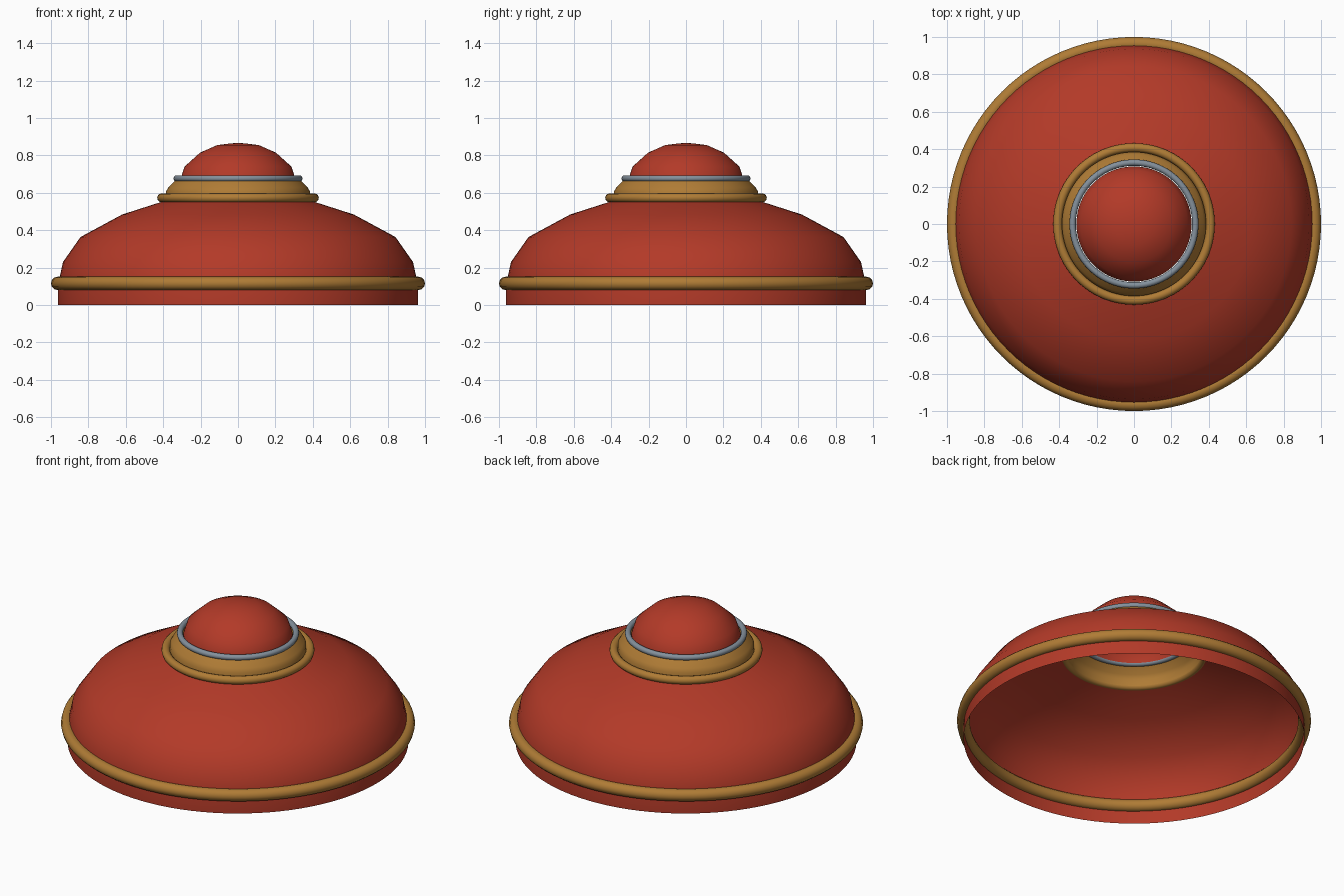
import bpy, bmesh, math

if "Cube" in bpy.data.objects:
    bpy.data.objects.remove(bpy.data.objects["Cube"])

SEG = 96


def material(name, rgb):
    m = bpy.data.materials.new(name)
    m.diffuse_color = (*rgb, 1.0)
    m.use_nodes = True
    m.node_tree.nodes["Principled BSDF"].inputs["Base Color"].default_value = m.diffuse_color
    return m


red = material("brick red", (0.45, 0.042, 0.021))
gold = material("antique gold", (0.43, 0.20, 0.036))
steel = material("blue grey", (0.23, 0.28, 0.33))


def lathe(name, profile, mat, closed=False):
    """Spin an (r, z) profile, listed from bottom to top, around z as an open shell."""
    bm = bmesh.new()
    rings = []
    for r, z in profile:
        if r < 1e-6:
            rings.append([bm.verts.new((0, 0, z))] * SEG)
        else:
            rings.append([bm.verts.new((r * math.cos(2 * math.pi * i / SEG),
                                        r * math.sin(2 * math.pi * i / SEG), z))
                          for i in range(SEG)])
    pairs = list(zip(rings, rings[1:]))
    if closed:
        pairs.append((rings[-1], rings[0]))
    for a, b in pairs:
        for i in range(SEG):
            j = (i + 1) % SEG
            loop = [a[i], a[j], b[j], b[i]]
            bm.faces.new(list(dict.fromkeys(loop)))
    me = bpy.data.meshes.new(name)
    bm.to_mesh(me)
    bm.free()
    me.materials.append(mat)
    ob = bpy.data.objects.new(name, me)
    bpy.context.collection.objects.link(ob)
    bpy.ops.object.select_all(action='DESELECT')
    ob.select_set(True)
    bpy.context.view_layer.objects.active = ob
    bpy.ops.object.shade_smooth_by_angle(angle=math.radians(40))
    return ob


def ring(name, major, minor, z, mat, sides=12):
    pts = [(major + minor * math.cos(2 * math.pi * k / sides),
            z + minor * math.sin(2 * math.pi * k / sides)) for k in range(sides)]
    return lathe(name, pts, mat, closed=True)


# Wide hollow shell, open below and at the neck
lathe("shell", [(0.963, 0), (0.963, 0.09), (0.953, 0.15), (0.936, 0.23),
                (0.842, 0.364), (0.62, 0.484), (0.405, 0.553)], red)
ring("rim_band", 0.964, 0.036, 0.116, gold)

# Stepped collar
ring("collar_ring", 0.408, 0.024, 0.573, gold)
lathe("collar", [(0.385, 0.565), (0.385, 0.607), (0.372, 0.63), (0.335, 0.668)], gold)
ring("neck_ring", 0.328, 0.017, 0.677, steel)

# Top dome
lathe("top_dome", [(0.308, 0.67), (0.302, 0.69), (0.286, 0.74), (0.203, 0.815),
                   (0.112, 0.855), (0.035, 0.865), (0, 0.866)], red)
